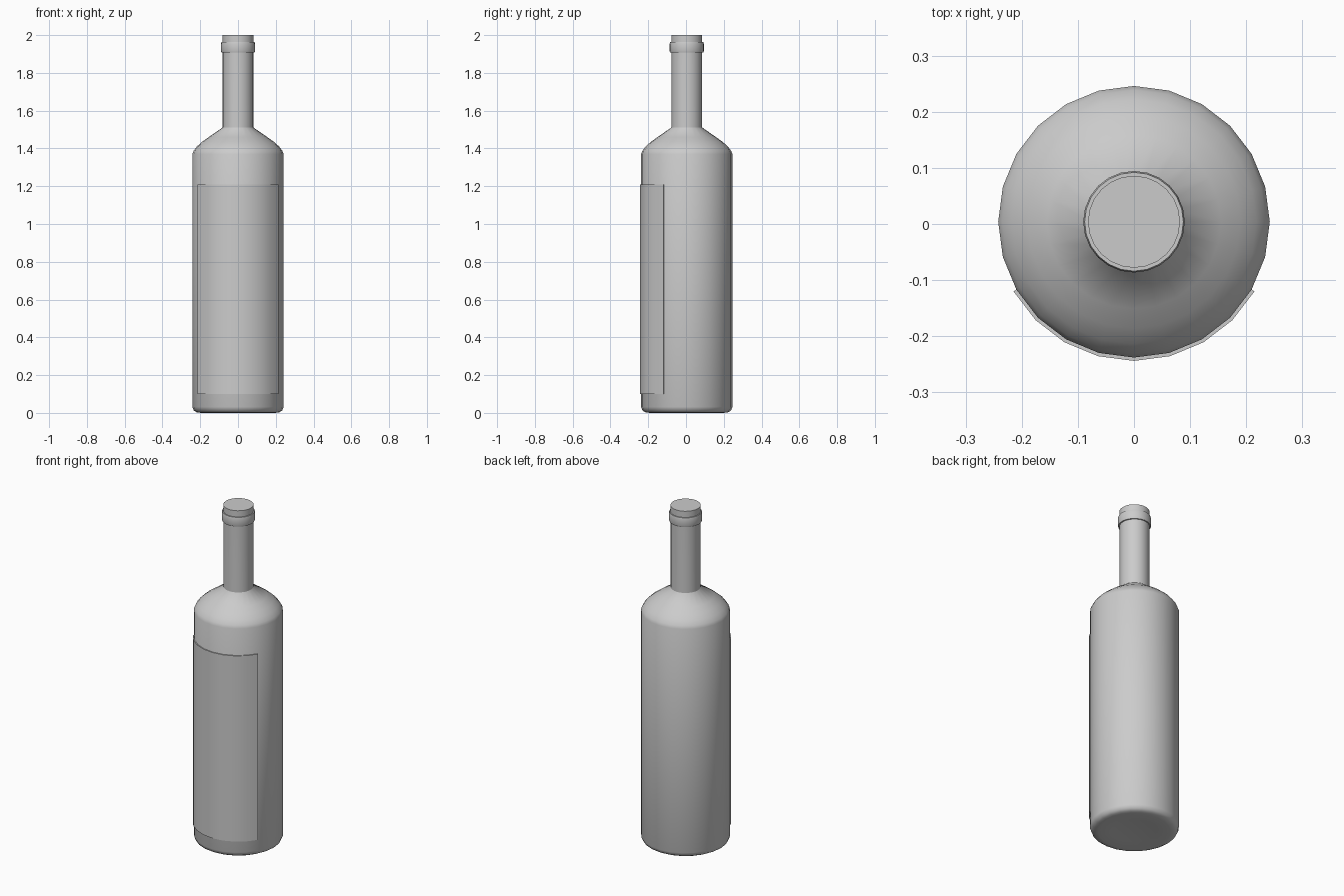
import bpy, bmesh
from math import radians, cos, sin

if "Cube" in bpy.data.objects:
    bpy.data.objects.remove(bpy.data.objects["Cube"])

SIDES = 24
CY = 0.004  # bottle axis, shifted so the label keeps the model centred


def finish(name, bm, angle):
    bmesh.ops.recalc_face_normals(bm, faces=bm.faces)
    me = bpy.data.meshes.new(name)
    bm.to_mesh(me)
    bm.free()
    ob = bpy.data.objects.new(name, me)
    bpy.context.collection.objects.link(ob)
    ob.location.y = CY
    bpy.ops.object.select_all(action='DESELECT')
    ob.select_set(True)
    bpy.context.view_layer.objects.active = ob
    bpy.ops.object.shade_smooth_by_angle(angle=radians(angle))
    return ob


def lathe(name, profile, angle):
    """Revolve (radius, z) points; points on the axis become poles."""
    bm = bmesh.new()
    vs = [bm.verts.new((r, 0, z)) for r, z in profile]
    es = [bm.edges.new(p) for p in zip(vs, vs[1:])]
    bmesh.ops.spin(bm, geom=vs + es, axis=(0, 0, 1), cent=(0, 0, 0),
                   angle=radians(360), steps=SIDES, use_merge=True)
    bmesh.ops.remove_doubles(bm, verts=bm.verts, dist=0.0002)
    return finish(name, bm, angle)


# Glass body with rounded foot, sloped shoulder and neck start
lathe("bottle_body", [
    (0, 0.012), (0.12, 0.006), (0.195, 0.0), (0.218, 0.003), (0.234, 0.012),
    (0.242, 0.032), (0.242, 1.37), (0.235, 1.387), (0.218, 1.41),
    (0.19, 1.435), (0.155, 1.46), (0.08, 1.512), (0.077, 1.53),
    (0.077, 1.6), (0, 1.6)], 50)

# Foil sleeve over the neck
lathe("neck_sleeve", [
    (0.077, 1.51), (0.081, 1.51), (0.081, 1.91), (0.082, 1.96),
    (0.082, 2.0), (0, 2.0)], 30)

# Raised collar below the mouth
lathe("lip_ring", [
    (0.08, 1.908), (0.088, 1.908), (0.0905, 1.915), (0.0905, 1.953),
    (0.088, 1.963), (0.08, 1.963)], 35)

# Label wrapped around the front third, with its thin rim
bm = bmesh.new()
rows = []
for r, z in [(0.242, 0.10), (0.248, 0.10), (0.248, 1.21), (0.242, 1.21)]:
    angles = [radians(210 + 15 * i) for i in range(9)]
    rows.append([bm.verts.new((r * cos(a), r * sin(a), z)) for a in angles])
for lo, hi in zip(rows, rows[1:]):
    for i in range(8):
        bm.faces.new((lo[i], lo[i + 1], hi[i + 1], hi[i]))
for i in (0, 8):
    bm.faces.new([row[i] for row in rows])
finish("label", bm, 40)
